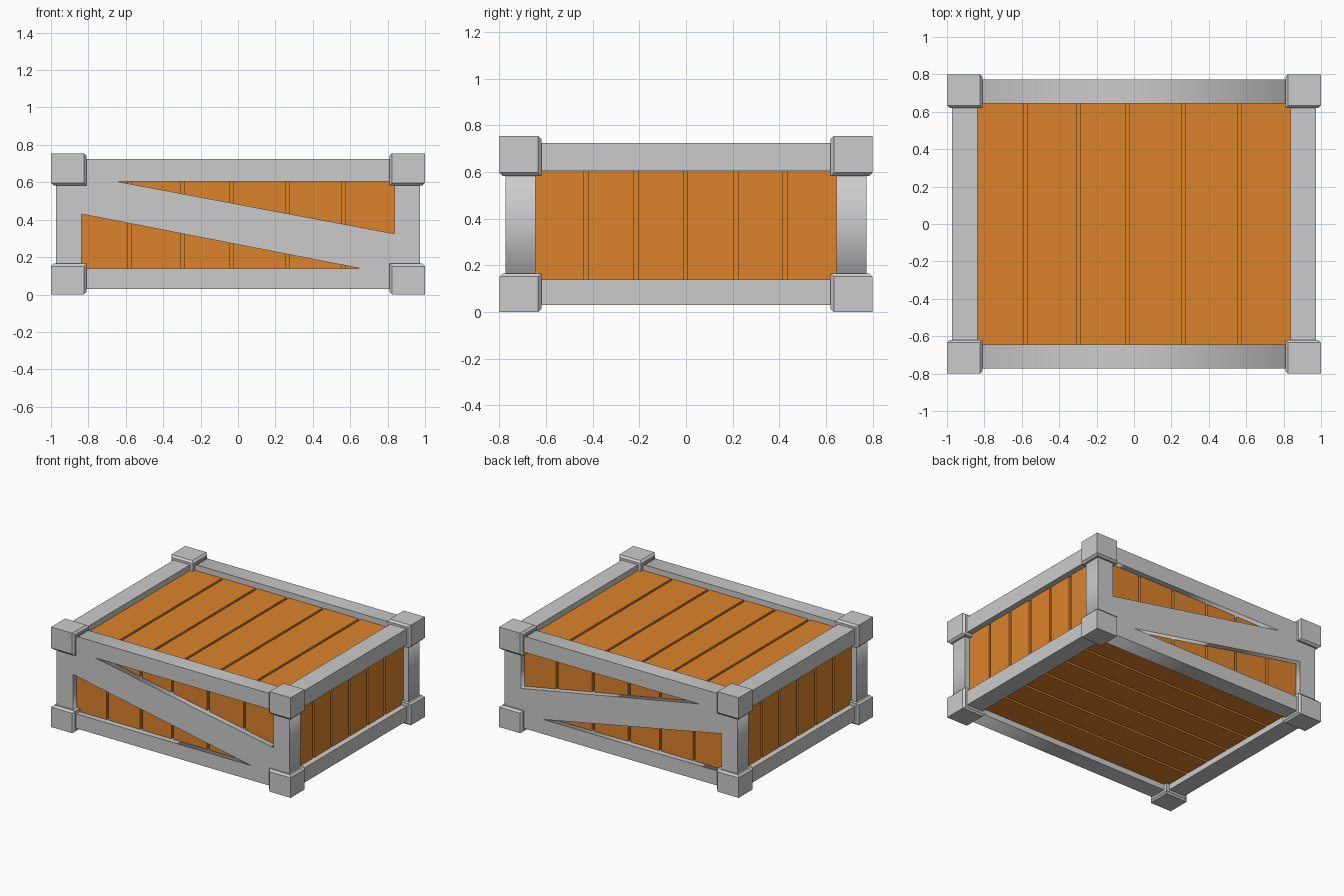
import bpy, bmesh
from math import pi
from mathutils import Vector

if "Cube" in bpy.data.objects:
    bpy.data.objects.remove(bpy.data.objects["Cube"])

wood = bpy.data.materials.new("orange_wood")
wood.diffuse_color = (0.72, 0.23, 0.025, 1)
wood.use_nodes = True
wood.node_tree.nodes["Principled BSDF"].inputs["Base Color"].default_value = wood.diffuse_color

H = 0.755                      # overall height
FX, FY, FZ0, FZ1 = 0.972, 0.773, 0.03, 0.725   # frame outside
IX, IY, IZ0, IZ1 = 0.836, 0.645, 0.14, 0.605   # frame openings
RECESS, GROOVE, GAP = 0.043, 0.02, 0.018
PX, PY, PZ0, PZ1 = FX - RECESS, FY - RECESS, FZ0 + RECESS, FZ1 - RECESS


def box(name, lo, hi, mat=None, chamfer=None):
    """Box between two corners; chamfer = (width, edge test)."""
    lo, hi = Vector(lo), Vector(hi)
    bm = bmesh.new()
    bmesh.ops.create_cube(bm, size=1)
    for v in bm.verts:
        v.co = (lo + hi) / 2 + v.co * (hi - lo)
    if chamfer:
        edges = [e for e in bm.edges if chamfer[1](e)]
        bmesh.ops.bevel(bm, geom=edges, offset=chamfer[0], segments=1, affect='EDGES')
    me = bpy.data.meshes.new(name)
    bm.to_mesh(me)
    bm.free()
    if mat:
        me.materials.append(mat)
    ob = bpy.data.objects.new(name, me)
    bpy.context.collection.objects.link(ob)
    return ob


def span(s, a, b):
    return (a, b) if s > 0 else (-b, -a)


# Corner blocks, chamfered where outer faces meet inner faces
for sx in (-1, 1):
    for sy in (-1, 1):
        for sz in (-1, 1):
            x, y = span(sx, 0.81, 1), span(sy, 0.62, 0.8)
            z = (H - 0.172, H) if sz > 0 else (0, 0.165)
            sign = Vector((sx, sy, sz))

            def mixed(e):
                out = [sum(f.normal[i] * sign[i] for i in range(3)) > 0 for f in e.link_faces]
                return out[0] != out[1]
            bm_check = mixed
            def test(e):
                for f in e.link_faces:
                    f.normal_update()
                return bm_check(e)
            box("corner_block", (x[0], y[0], z[0]), (x[1], y[1], z[1]), chamfer=(0.014, test))

# Front and back frames with the diagonal brace: outline plus two triangular openings
loops = [
    [(-FX, FZ0), (FX, FZ0), (FX, FZ1), (-FX, FZ1)],
    [(-0.65, IZ1), (IX, IZ1), (IX, 0.325)],
    [(-IX, IZ0), (-IX, 0.43), (0.65, IZ0)],
]
for name, sy in (("front_frame", -1), ("back_frame", 1)):
    cu = bpy.data.curves.new(name, 'CURVE')
    cu.dimensions, cu.fill_mode, cu.extrude = '2D', 'BOTH', (FY - IY) / 2
    for pts in loops:
        sp = cu.splines.new('POLY')
        sp.points.add(len(pts) - 1)
        for p, (x, z) in zip(sp.points, pts):
            p.co = (x, z, 0, 1)
        sp.use_cyclic_u = True
    tmp = bpy.data.objects.new(name + "_outline", cu)
    bpy.context.collection.objects.link(tmp)
    bpy.context.view_layer.update()
    me = bpy.data.meshes.new_from_object(tmp.evaluated_get(bpy.context.evaluated_depsgraph_get()))
    bpy.data.objects.remove(tmp)
    ob = bpy.data.objects.new(name, me)
    ob.rotation_euler.x = pi / 2
    ob.location.y = sy * (FY + IY) / 2
    bpy.context.collection.objects.link(ob)

# Side rails joining the two frames
for sx in (-1, 1):
    x = span(sx, IX, FX)
    for z in ((FZ0, IZ0), (IZ1, FZ1)):
        box("side_rail", (x[0], -IY, z[0]), (x[1], IY, z[1]))

# Inner core seen at the bottom of the grooves
box("crate_core", (-PX + GROOVE, -PY + GROOVE, PZ0 + GROOVE),
    (PX - GROOVE, PY - GROOVE, PZ1 - GROOVE), wood)


def planks(cuts, end):
    """Plank intervals between groove centres."""
    edges = [-end - GAP / 2] + cuts + [end + GAP / 2]
    return [(a + GAP / 2, b - GAP / 2) for a, b in zip(edges, edges[1:])]


x_planks = planks([-0.578, -0.297, -0.037, 0.263, 0.565], 0.85)
y_planks = planks([-0.43, -0.215, -0.002, 0.215, 0.425], 0.66)

# Top, front and back planks
for a, b in x_planks:
    box("top_plank", (a, -0.66, PZ1 - GROOVE), (b, 0.66, PZ1), wood)
    for name, sy in (("front_plank", -1), ("back_plank", 1)):
        y = span(sy, PY - GROOVE, PY)
        box(name, (a, y[0], IZ0 - 0.015), (b, y[1], IZ1 + 0.015), wood)

# Side and bottom planks
for a, b in y_planks:
    box("bottom_plank", (-0.85, a, PZ0), (0.85, b, PZ0 + GROOVE), wood)
    for name, sx in (("left_plank", -1), ("right_plank", 1)):
        x = span(sx, PX - GROOVE, PX)
        box(name, (x[0], a, IZ0 - 0.015), (x[1], b, IZ1 + 0.015), wood)
